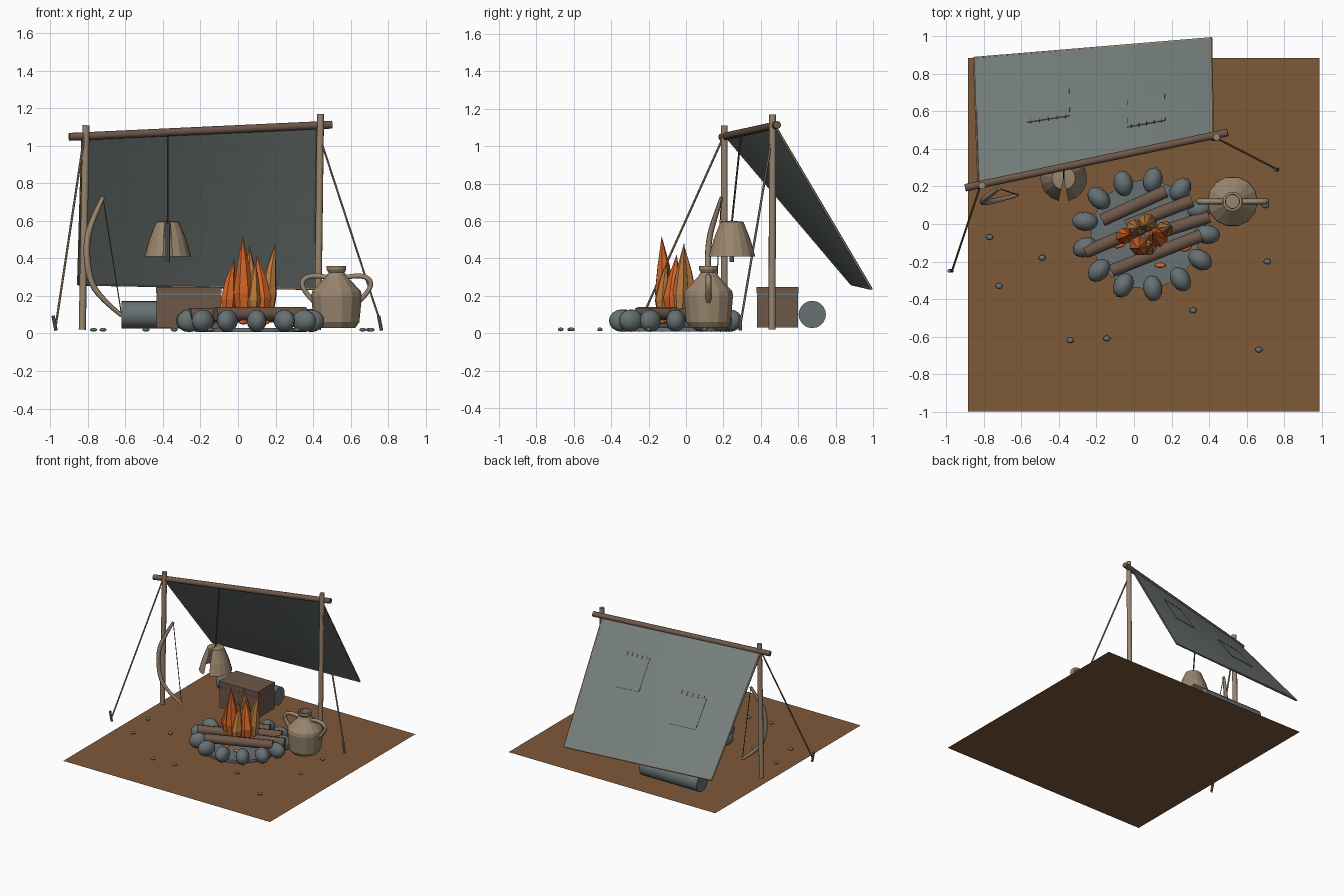
import bpy, bmesh, math, random
from mathutils import Vector, Matrix

if "Cube" in bpy.data.objects:
    bpy.data.objects.remove(bpy.data.objects["Cube"])

random.seed(4)


def mat(name, *c):
    m = bpy.data.materials.new(name)
    m.diffuse_color = (*c, 1)
    m.use_nodes = True
    m.node_tree.nodes["Principled BSDF"].inputs["Base Color"].default_value = m.diffuse_color
    return m


EARTH = mat("earth brown", .21, .10, .04)
CANVAS = mat("canvas grey", .185, .22, .21)
STONE = mat("stone grey", .135, .165, .17)
TAN = mat("pale wood", .32, .235, .155)
BARK = mat("bark brown", .155, .095, .066)
FLAME = mat("flame orange", .66, .125, .018)
AMBER = mat("flame amber", .50, .20, .045)
DARK = mat("dark cord", .06, .06, .055)


def finish(name, bm, m, smooth=False):
    bmesh.ops.recalc_face_normals(bm, faces=bm.faces)
    me = bpy.data.meshes.new(name)
    bm.to_mesh(me)
    bm.free()
    me.materials.append(m)
    ob = bpy.data.objects.new(name, me)
    bpy.context.collection.objects.link(ob)
    if smooth:
        bpy.context.view_layer.objects.active = ob
        ob.select_set(True)
        bpy.ops.object.shade_smooth_by_angle(angle=math.radians(40))
        ob.select_set(False)
    return ob


def rod(name, a, b, r, m, r2=None, sides=10):
    """Round bar between two points."""
    a, b = Vector(a), Vector(b)
    d = b - a
    M = Matrix.Translation((a + b) / 2) @ d.to_track_quat('Z', 'Y').to_matrix().to_4x4()
    bm = bmesh.new()
    bmesh.ops.create_cone(bm, cap_ends=True, segments=sides, radius1=r,
                          radius2=r if r2 is None else r2, depth=d.length, matrix=M)
    return finish(name, bm, m, sides > 6)


def box(name, lo, hi, m):
    lo, hi = Vector(lo), Vector(hi)
    bm = bmesh.new()
    bmesh.ops.create_cube(bm, size=1, matrix=Matrix.Translation((lo + hi) / 2)
                          @ Matrix.Diagonal((*(hi - lo), 1)))
    return finish(name, bm, m)


def pebble(name, loc, size, ang, m):
    bm = bmesh.new()
    bmesh.ops.create_uvsphere(bm, u_segments=12, v_segments=8, radius=1,
                              matrix=Matrix.Translation(loc) @ Matrix.Rotation(ang, 4, 'Z')
                              @ Matrix.Diagonal((*size, 1)))
    return finish(name, bm, m, True)


def lathe(name, prof, loc, m, sides=14, start=0, sweep=math.tau, lean=(0, 0)):
    """Revolve (radius, z) points; lean shifts the far end sideways."""
    bm = bmesh.new()
    full = sweep > 6.28
    n = sides if full else sides + 1
    z0, z1 = prof[0][1], prof[-1][1]
    rings = []
    for r, z in prof:
        k = ((z - z0) / (z1 - z0)) ** 2 if z1 != z0 else 0
        rings.append([bm.verts.new((loc[0] + lean[0] * k + r * math.cos(start + sweep * i / sides),
                                    loc[1] + lean[1] * k + r * math.sin(start + sweep * i / sides),
                                    loc[2] + z)) for i in range(n)])
    for p, q in zip(rings, rings[1:]):
        for i in range(sides):
            j = (i + 1) % n
            bm.faces.new((p[i], p[j], q[j], q[i]))
    bmesh.ops.remove_doubles(bm, verts=bm.verts, dist=1e-5)
    return finish(name, bm, m)


def tube(name, pts, r, m, tips=1.0):
    """Bent bar through points, thinner at the ends when tips < 1."""
    cu = bpy.data.curves.new(name, 'CURVE')
    cu.dimensions = '3D'
    cu.bevel_depth, cu.bevel_resolution, cu.use_fill_caps = r, 1, True
    sp = cu.splines.new('NURBS')
    sp.points.add(len(pts) - 1)
    for i, (p, q) in enumerate(zip(sp.points, pts)):
        p.co = (*q, 1)
        p.radius = tips + (1 - tips) * math.sin(math.pi * i / (len(pts) - 1))
    sp.use_endpoint_u, sp.order_u, sp.resolution_u = True, 3, 4
    cu.materials.append(m)
    ob = bpy.data.objects.new(name, cu)
    bpy.context.collection.objects.link(ob)


# Ground sheet
bm = bmesh.new()
bm.faces.new([bm.verts.new(p) for p in
              ((-.885, -1, 0), (.99, -1, 0), (.99, .885, 0), (-.885, .885, 0))])
finish("ground", bm, EARTH)

# Shelter frame
rod("left_post", (-.83, .205, .02), (-.81, .205, 1.11), .019, TAN)
rod("right_post", (.425, .46, .02), (.44, .463, 1.17), .019, TAN)
rod("ridge_pole", (-.90, .193, 1.048), (.50, .488, 1.113), .021, BARK)

# Sloping canvas sheet, described by its four corners
TL, TR = Vector((-.83, .225, 1.04)), Vector((.42, .48, 1.10))
BL, BR = Vector((-.852, .885, .262)), Vector((.412, .99, .238))
UP = (TR - TL).cross(BL - TL).normalized()
UP = UP if UP.z > 0 else -UP


def on_sheet(u, v, h=0):
    return TL.lerp(TR, u).lerp(BL.lerp(BR, u), v) + UP * h


def sheet(name, u0, u1, v0, v1, h0, h1, m, n):
    bm = bmesh.new()
    g = [[[bm.verts.new(on_sheet(u0 + (u1 - u0) * i / n, v0 + (v1 - v0) * j / n, h))
           for j in range(n + 1)] for i in range(n + 1)] for h in (h0, h1)]
    for s in g:
        for i in range(n):
            for j in range(n):
                bm.faces.new((s[i][j], s[i + 1][j], s[i + 1][j + 1], s[i][j + 1]))
    a, b = g
    for i in range(n):
        for k in (0, n):
            bm.faces.new((a[i][k], a[i + 1][k], b[i + 1][k], b[i][k]))
            bm.faces.new((a[k][i], a[k][i + 1], b[k][i + 1], b[k][i]))
    return finish(name, bm, m, True)


sheet("canvas", 0, 1, 0, 1, -.004, .004, CANVAS, 6)
for k, (a, b) in enumerate(((TL, BL), (BL, BR), (BR, TR))):
    rod(f"canvas_hem_{k}", a, b, .007, TAN, sides=6)
for k, (u0, u1, v0, v1) in enumerate(((.214, .397, .41, .66), (.64, .80, .22, .48))):
    sheet(f"patch_{k}", u0, u1, v0, v1, .004, .008, CANVAS, 1)
    for s in range(5):
        u = u0 + (u1 - u0) * (s + .5) / 5
        sheet(f"stitch_{k}_{s}", u - .002, u + .002, v0 - .015, v0 + .015, .008, .011, DARK, 1)

# Guy ropes and pegs
for side, top, foot, out in (("left", (-.82, .2, 1.05), (-.97, -.25, .05), -.008),
                             ("right", (.435, .46, 1.05), (.765, .29, .04), .008)):
    rod(side + "_rope", top, foot, .006, TAN, sides=6)
    x, y, _ = foot
    rod(side + "_peg", (x, y, .015), (x + out * 2 if out < 0 else x - out * 2, y, .095),
        .009, STONE, sides=8)

# Fire ring: ash bed and stones
C = Vector((.06, -.055, 0))
rod("ash_bed", C + Vector((0, 0, .008)), C + Vector((0, 0, .03)), .29, STONE, sides=26)
for i in range(13):
    a = math.tau * i / 13
    pebble(f"ring_stone_{i}", C + Vector((.33 * math.cos(a), .29 * math.sin(a), .067)),
           (.07, .052, .06), a + random.uniform(-.2, .2), STONE)

# Firewood
for i, (x0, y0, x1, y1, z) in enumerate(((-.17, .02, .17, .175, .095), (-.04, -.01, .31, .125, .10),
                                         (-.26, -.15, .12, .01, .10), (.06, -.07, .40, .04, .095),
                                         (-.12, -.25, .36, -.06, .105))):
    rod(f"log_{i}", (x0, y0, z), (x1, y1, z), .036, BARK)

# Flames: faceted spindles leaning towards their tips
for i, (x, y, r, top, lx, ly, m) in enumerate((
        (-.055, -.065, .045, .40, .035, .01, FLAME), (.03, -.115, .055, .52, -.005, -.015, FLAME),
        (.13, -.07, .055, .42, -.03, .02, FLAME), (.16, -.03, .045, .485, .04, .02, AMBER),
        (.07, .01, .05, .47, -.01, -.02, AMBER), (.075, -.125, .045, .38, .02, .02, AMBER),
        (0, -.02, .045, .36, .02, 0, AMBER))):
    h = top - .10
    lathe(f"flame_{i}", [(0, 0), (r * .75, .02), (r, h * .28), (r * .62, h * .62), (0, h)],
          (x, y, .10), m, 7, i * .7, lean=(lx, ly))
for i, (x, y) in enumerate(((.14, -.22), (-.08, -.115), (.28, -.13), (.03, -.2))):
    pebble(f"ember_{i}", (x, y, .06), (.03, .014, .012), .2 * i, FLAME)

# Jug with two handles
J = (.525, .12, 0)
lathe("jug", [(0, .03), (.10, .03), (.122, .06), (.135, .20), (.13, .225), (.055, .305),
              (.043, .325), (.052, .34), (.052, .36), (.038, .36), (.036, .31), (.11, .21),
              (.10, .06), (0, .06)], J, TAN, 14)
for side, s in (("left", -1), ("right", 1)):
    tube(f"jug_{side}_handle", [(J[0] + s * d, J[1], z) for d, z in
                                ((.055, .30), (.13, .315), (.19, .28), (.17, .22), (.12, .17))],
         .015, TAN)

# Hanging hood with a front slit, cord and inner rod
H = (-.375, .245, 0)
gap = math.radians(24)
lathe("hanging_hood", [(.118, .41), (.125, .41), (.10, .50), (.062, .595), (0, .602), (0, .59),
                       (.054, .585), (.092, .50), (.118, .41)], H, TAN, 16,
      -math.pi / 2 + gap / 2, math.tau - gap)
rod("hood_cord", (*H[:2], .59), (-.375, .295, 1.07), .005, DARK, sides=6)
rod("hood_inner_rod", (*H[:2], .38), (*H[:2], .59), .012, STONE, sides=8)

# Bow leaning on the left post
bow = [(-.72, .19, .725), (-.77, .155, .62), (-.81, .12, .50), (-.80, .115, .32),
       (-.75, .12, .20), (-.62, .155, .095)]
tube("bow", bow, .018, TAN, .6)
rod("bow_string", bow[0], bow[-1], .003, BARK, sides=5)

# Chest with lid and straps
box("chest", (-.435, .38, .03), (-.09, .60, .205), BARK)
box("chest_lid", (-.437, .378, .212), (-.088, .602, .248), BARK)
box("chest_band", (-.432, .382, .203), (-.092, .598, .214), STONE)

# Bedroll behind the chest
rod("bedroll", (-.62, .675, .10), (-.10, .675, .10), .073, STONE, sides=20)

# Scattered pebbles
for i, (x, y) in enumerate(((-.77, -.07), (-.49, -.18), (-.72, -.33), (-.34, -.62), (-.145, -.61),
                            (.315, -.46), (.665, -.67), (.71, -.2), (.7, .1))):
    pebble(f"pebble_{i}", (x, y, .02), (.019, .015, .01), 0, STONE)
